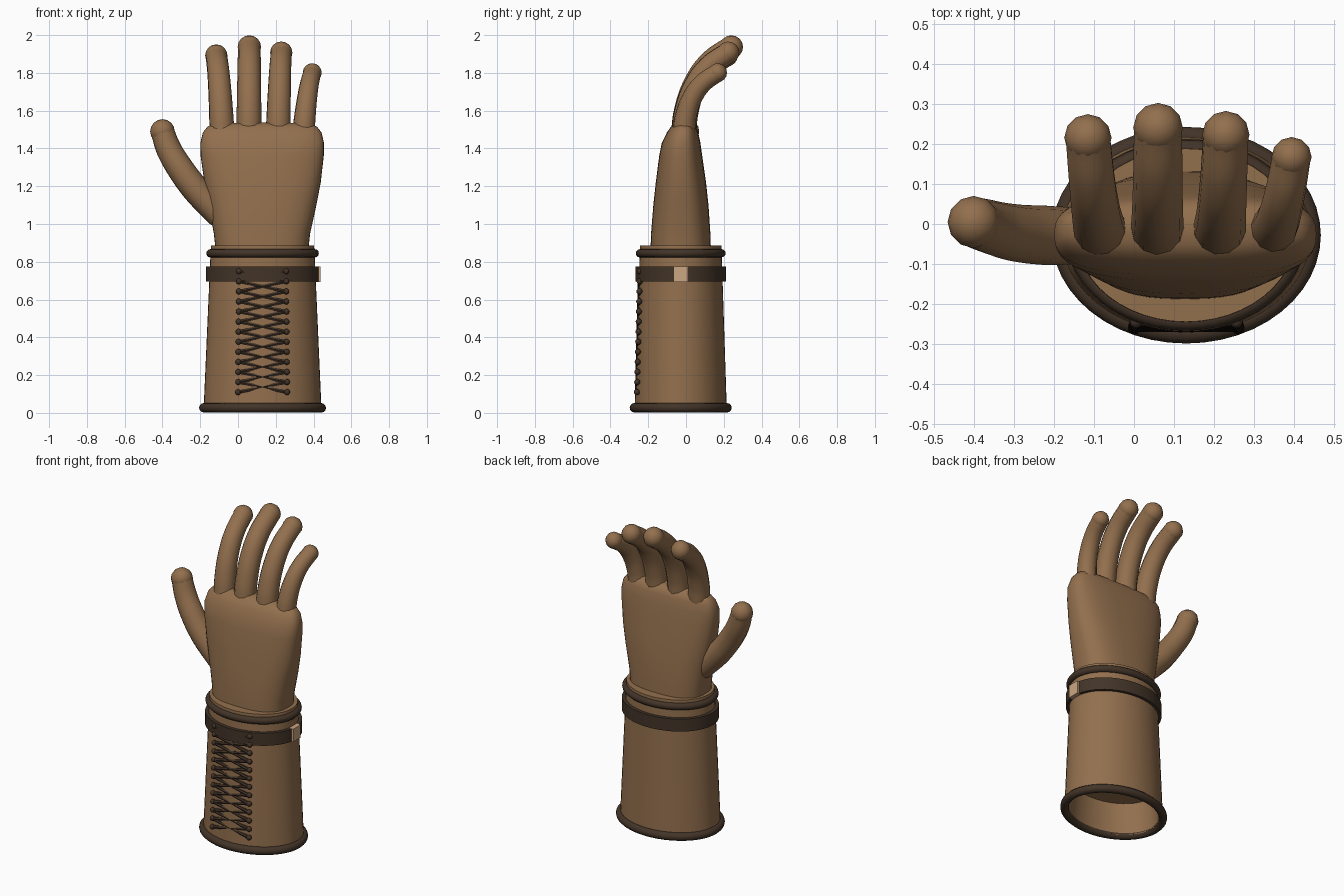
import bpy, bmesh, math
from mathutils import Vector

if "Cube" in bpy.data.objects:
    bpy.data.objects.remove(bpy.data.objects["Cube"])

CX, CY = 0.13, -0.028      # axis of the forearm cuff


def material(name, rgb):
    m = bpy.data.materials.new(name)
    m.diffuse_color = (*rgb, 1)
    m.use_nodes = True
    m.node_tree.nodes["Principled BSDF"].inputs["Base Color"].default_value = m.diffuse_color
    return m


LEATHER = material("leather", (0.29, 0.16, 0.075))
DARK = material("dark_leather", (0.055, 0.034, 0.021))
BRASS = material("buckle_metal", (0.6, 0.38, 0.22))


def finish(obj, mat, angle=35):
    obj.data.materials.append(mat)
    bpy.ops.object.select_all(action='DESELECT')
    obj.select_set(True)
    bpy.context.view_layer.objects.active = obj
    if obj.type == 'CURVE':
        bpy.ops.object.convert(target='MESH')
    bpy.ops.object.shade_smooth_by_angle(angle=math.radians(angle))
    return bpy.context.object


def from_bmesh(name, bm, mat, angle=35):
    bmesh.ops.remove_doubles(bm, verts=bm.verts, dist=1e-5)
    bmesh.ops.recalc_face_normals(bm, faces=bm.faces)
    me = bpy.data.meshes.new(name)
    bm.to_mesh(me)
    bm.free()
    obj = bpy.data.objects.new(name, me)
    bpy.context.collection.objects.link(obj)
    return finish(obj, mat, angle)


def loft(name, sections, mat, closed=False, seg=48, angle=35):
    """Skin superellipse sections (cx, cy, rx, ry, z, exponent)."""
    bm = bmesh.new()
    rings = []
    for cx, cy, rx, ry, z, e in sections:
        ring = []
        for i in range(seg):
            a = 2 * math.pi * i / seg
            c, s = math.cos(a), math.sin(a)
            ring.append(bm.verts.new((
                cx + rx * math.copysign(abs(c) ** (2 / e), c),
                cy + ry * math.copysign(abs(s) ** (2 / e), s), z)))
        rings.append(ring)
    pairs = list(zip(rings, rings[1:]))
    if closed:
        pairs.append((rings[-1], rings[0]))
    for a, b in pairs:
        for i in range(seg):
            j = (i + 1) % seg
            bm.faces.new((a[i], a[j], b[j], b[i]))
    return from_bmesh(name, bm, mat, angle)


def cuff_loft(name, profile, mat, closed=True):
    return loft(name, [(CX, CY, rx, ry, z, 2) for rx, ry, z in profile], mat, closed)


def roll(name, rx, ry, z, r):
    """Rounded elliptical trim ring."""
    angles = [2 * math.pi * k / 12 for k in range(12)]
    cuff_loft(name, [(rx + r * math.cos(a), ry + r * math.cos(a), z + r * math.sin(a))
                     for a in angles], DARK)


def tube(name, paths, depth, mat, res=4, smooth=True):
    """Round tubes along paths of (point, radius factor)."""
    cu = bpy.data.curves.new(name, 'CURVE')
    cu.dimensions = '3D'
    cu.bevel_depth, cu.bevel_resolution = depth, res
    cu.resolution_u, cu.use_fill_caps = 6, True
    for path in paths:
        sp = cu.splines.new('BEZIER' if smooth else 'POLY')
        pts = sp.bezier_points if smooth else sp.points
        pts.add(len(path) - 1)
        for p, (co, rad) in zip(pts, path):
            p.co = co if smooth else (*co, 1)
            p.radius = rad
            if smooth:
                p.handle_left_type = p.handle_right_type = 'AUTO'
    obj = bpy.data.objects.new(name, cu)
    bpy.context.collection.objects.link(obj)
    return finish(obj, mat, 50)


def balls(name, items, mat, u=12, v=8):
    bm = bmesh.new()
    for co, r in items:
        geo = bmesh.ops.create_uvsphere(bm, u_segments=u, v_segments=v, radius=r)
        bmesh.ops.translate(bm, verts=geo['verts'], vec=co)
    from_bmesh(name, bm, mat, 50)


# forearm cuff: hollow below, closed at the wrist
cuff_loft("cuff", [(0, 0, 0.22), (0.275, 0.21, 0.22), (0.287, 0.222, 0.02),
                   (0.312, 0.244, 0.02), (0.277, 0.218, 0.81),
                   (0.273, 0.216, 0.885), (0, 0, 0.885)], LEATHER, closed=False)
roll("bottom_rim", 0.311, 0.245, 0.027, 0.025)
roll("wrist_rim", 0.276, 0.216, 0.845, 0.022)

# strap and buckle
cuff_loft("strap", [(0.282, 0.222, 0.695), (0.3, 0.24, 0.695),
                    (0.3, 0.24, 0.775), (0.277, 0.217, 0.775)], DARK)
bpy.ops.mesh.primitive_cube_add(size=1, location=(CX + 0.292, CY, 0.735))
buckle = bpy.context.object
buckle.name = "buckle"
buckle.scale = (0.03, 0.075, 0.082)
finish(buckle, BRASS)

# studs and crossed laces
ROWS = 13
rows = [(-0.260 + 0.016 * i / (ROWS - 1), 0.11 + 0.0533 * i, 0.13 - 0.005 * i / (ROWS - 1))
        for i in range(ROWS)]
balls("studs", [(Vector((CX + s * w, y, z)), 0.016)
                for y, z, w in rows for s in (-1, 1)], DARK, 10, 6)
laces = []
for (y0, z0, w0), (y1, z1, w1) in zip(rows, rows[1:]):
    for s in (-1, 1):
        laces.append([((CX - s * w0, y0, z0), 1), ((CX + s * w1, y1, z1), 1)])
tube("laces", laces, 0.010, DARK, res=1, smooth=False)

# palm
loft("palm", [(0.127, -0.028, 0, 0, 0.86, 2.6),
              (0.127, -0.028, 0.245, 0.16, 0.86, 2.6),
              (0.127, -0.028, 0.255, 0.157, 0.95, 2.6),
              (0.13, -0.027, 0.285, 0.146, 1.10, 2.6),
              (0.13, -0.027, 0.308, 0.133, 1.22, 2.6),
              (0.128, -0.028, 0.326, 0.114, 1.36, 2.7),
              (0.128, -0.026, 0.327, 0.102, 1.43, 2.8),
              (0.128, -0.018, 0.314, 0.083, 1.485, 2.8),
              (0.128, -0.014, 0.29, 0.066, 1.515, 2.8),
              (0.128, -0.012, 0.25, 0.04, 1.533, 2.6),
              (0.128, -0.012, 0, 0, 1.538, 2.6)], LEATHER, angle=45)

# fingers: base x, tip (x, y, z), base radius, tip radius
FINGERS = {
    "index_finger": (-0.085, (-0.115, 0.215, 1.892), 0.067, 0.057),
    "middle_finger": (0.058, (0.060, 0.240, 1.937), 0.067, 0.060),
    "ring_finger": (0.213, (0.229, 0.223, 1.907), 0.067, 0.057),
    "little_finger": (0.347, (0.393, 0.167, 1.801), 0.060, 0.048),
}
BEND = [(0, 0), (0.05, 0.23), (0.25, 0.57), (0.56, 0.82), (1, 1)]   # (y, z) fractions
for name, (bx, tip, r0, r1) in FINGERS.items():
    base = Vector((bx, -0.012, 1.49))
    d = Vector(tip) - base
    path = [((base.x + d.x * (fy + fz) / 2, base.y + d.y * fy, base.z + d.z * fz),
             r0 + (r1 - r0) * fz) for fy, fz in BEND]
    tube(name, [path], 1.0, LEATHER)
    balls(name + "_tip", [(Vector(tip), r1 + 0.002)], LEATHER)

# thumb
thumb = [((-0.10, -0.03, 1.05), 0.070), ((-0.225, -0.028, 1.185), 0.074),
         ((-0.31, -0.02, 1.30), 0.071), ((-0.368, -0.005, 1.40), 0.067),
         ((-0.40, 0.005, 1.49), 0.062)]
tube("thumb", [thumb], 1.0, LEATHER)
balls("thumb_ends", [(Vector(thumb[0][0]), 0.07), (Vector(thumb[-1][0]), 0.065)], LEATHER)
